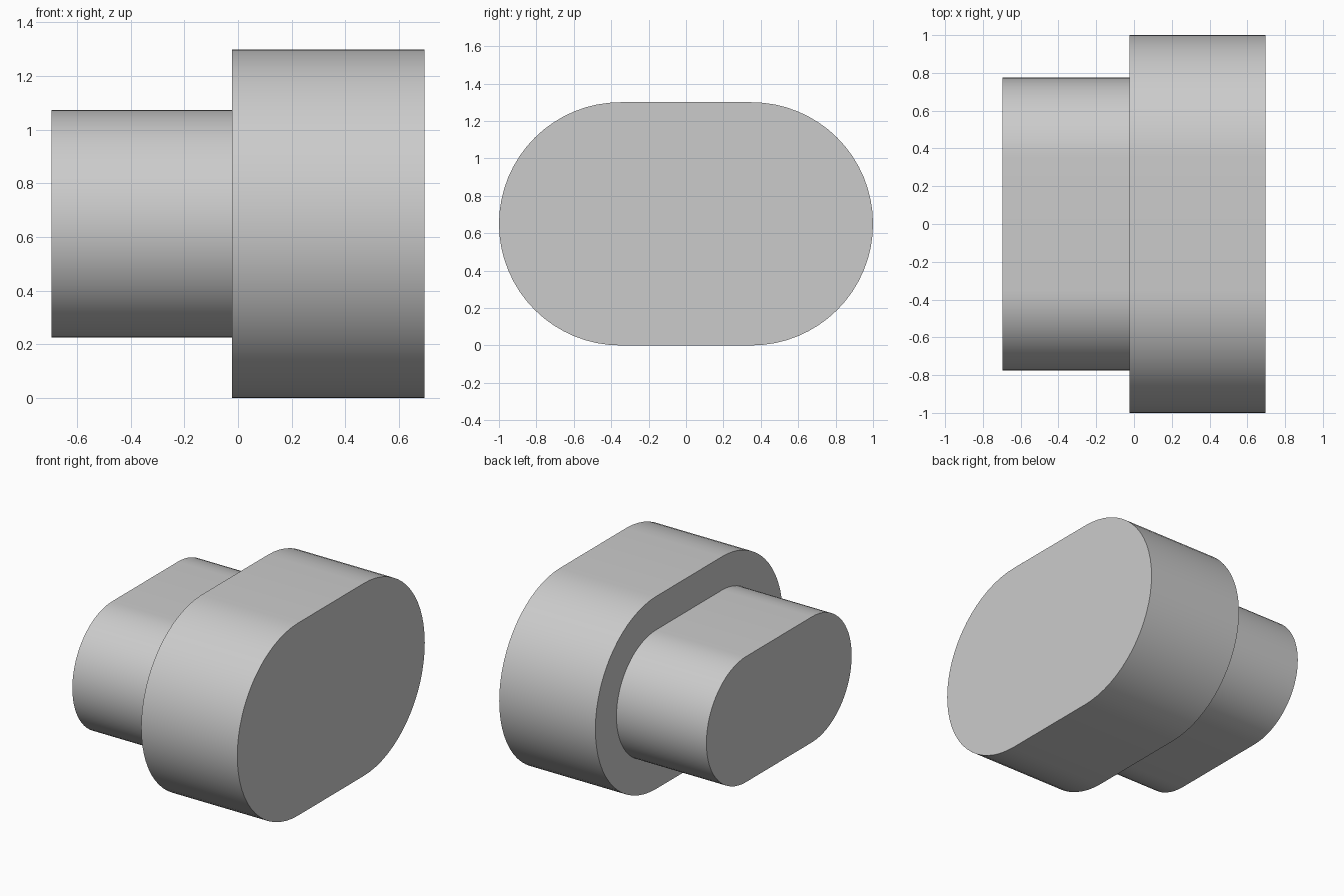
import bpy, bmesh
from math import pi, sin, cos, radians

cube = bpy.data.objects.get("Cube")
if cube:
    bpy.data.objects.remove(cube, do_unlink=True)

CENTRE_Z = 0.65
ARC_STEPS = 32

grey = bpy.data.materials.new("light_grey")
grey.use_nodes = True
colour = (0.6, 0.6, 0.6, 1)
grey.diffuse_color = colour
grey.node_tree.nodes["Principled BSDF"].inputs["Base Color"].default_value = colour


def slot_loop(bm, x, radius, half_straight):
    """Ring of vertices: two half circles joined by straight runs."""
    ring = []
    for side in (1, -1):
        for i in range(ARC_STEPS + 1):
            a = pi * i / ARC_STEPS - pi / 2
            y = side * (half_straight + radius * cos(a))
            ring.append(bm.verts.new((x, y, CENTRE_Z + side * radius * sin(a))))
    return ring


# Stepped oblong plug: narrow end, shoulder, wide end
bm = bmesh.new()
sections = [(-0.695, 0.424, 0.351), (-0.023, 0.424, 0.351),
            (-0.023, 0.65, 0.35), (0.695, 0.65, 0.35)]
rings = [slot_loop(bm, *s) for s in sections]
for a, b in zip(rings, rings[1:]):
    for i in range(len(a)):
        j = (i + 1) % len(a)
        bm.faces.new((a[i], a[j], b[j], b[i]))
bm.faces.new(rings[0])
bm.faces.new(rings[-1])
bmesh.ops.recalc_face_normals(bm, faces=bm.faces[:])

mesh = bpy.data.meshes.new("stepped_oblong_plug")
bm.to_mesh(mesh)
bm.free()
mesh.materials.append(grey)
plug = bpy.data.objects.new("stepped_oblong_plug", mesh)
bpy.context.collection.objects.link(plug)

# Smooth rounded walls, sharp rims
bpy.context.view_layer.objects.active = plug
plug.select_set(True)
bpy.ops.object.shade_smooth_by_angle(angle=radians(30))
